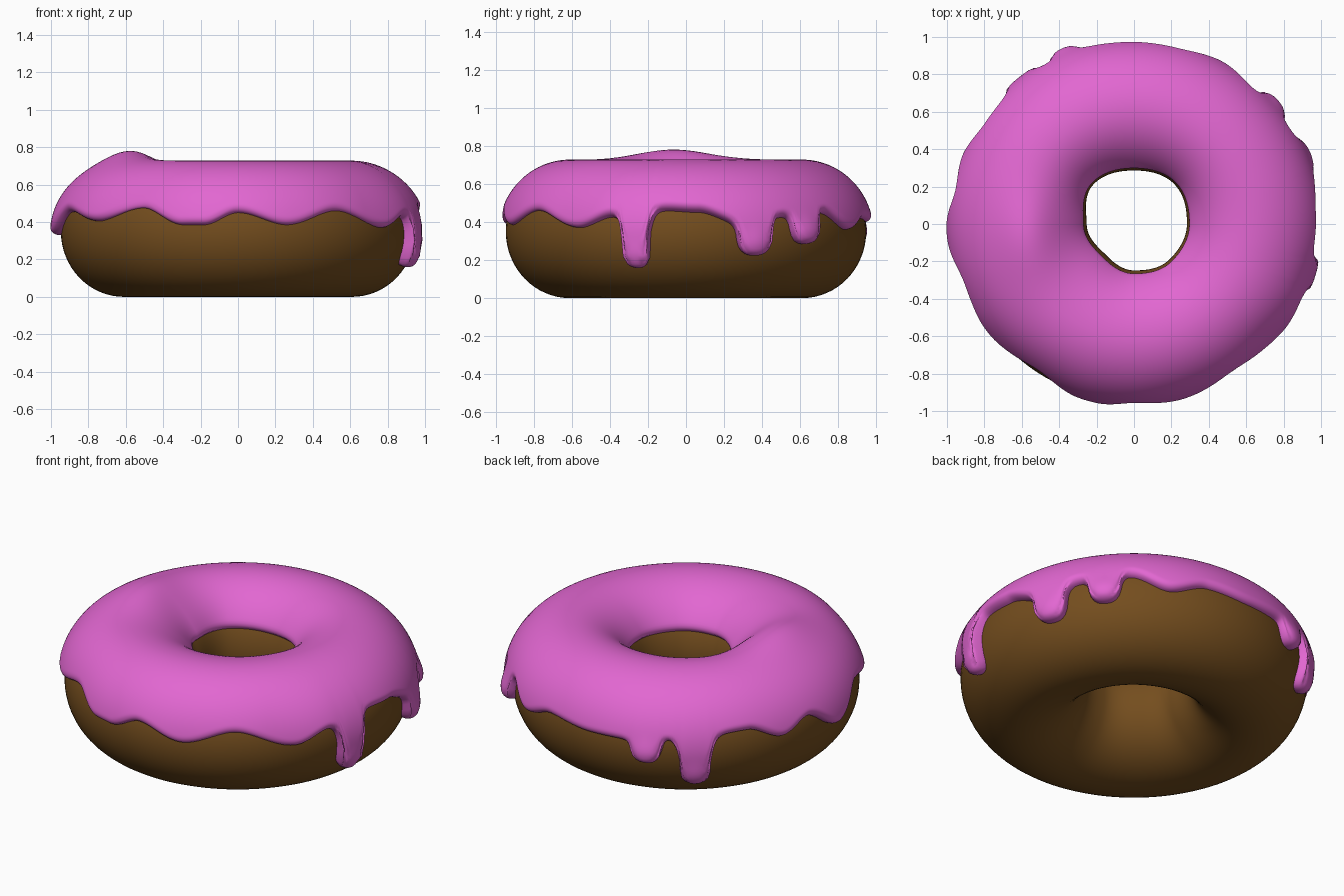
import bpy, bmesh, math

if "Cube" in bpy.data.objects:
    bpy.data.objects.remove(bpy.data.objects["Cube"])

TAU = 2 * math.pi
R, A, B = 0.61, 0.337, 0.35          # ring radius, half width, half height


def material(name, rgb):
    m = bpy.data.materials.new(name)
    m.diffuse_color = (*rgb, 1)
    m.use_nodes = True
    m.node_tree.nodes["Principled BSDF"].inputs["Base Color"].default_value = m.diffuse_color
    return m


def keyed(keys, deg):
    """Smooth periodic interpolation of (angle, value) pairs."""
    deg %= 360
    ks = [(keys[-1][0] - 360, keys[-1][1])] + keys + [(keys[0][0] + 360, keys[0][1])]
    for (a, u), (b, v) in zip(ks, ks[1:]):
        if a <= deg <= b:
            f = (deg - a) / (b - a)
            return u + (v - u) * f * f * (3 - 2 * f)


# hole outline, outer outline and lower rim height of the icing
HOLE = [(0, .25), (45, .27), (90, .253), (135, .27), (180, .22),
        (225, .19), (270, .215), (315, .235)]
OUTER = [(0, 1.01), (45, .995), (90, .985), (113, .995), (150, .993), (180, 1.003),
         (210, .99), (236, .968), (257, .985), (270, .985), (292, .977),
         (315, .975), (338, 1.005)]
RIM = [(4, .45), (16, .40), (30, .43), (48, .45), (62, .36), (75, .42), (92, .40),
       (104, .40), (120, .43), (146, .45), (158, .38), (169, .44), (182, .33),
       (199, .455), (218, .405), (237, .475), (252, .385), (259, .385), (270, .45),
       (286, .385), (304, .46), (324, .37), (337, .43), (352, .46)]
# drips: angle, tip height, half width
DRIPS = [(344.3, .17, .07), (22, .228, .088), (40.5, .285, .08),
         (112, .285, .073), (128, .165, .085)]


def drip_offset(deg, d):
    return ((deg - d[0] + 180) % 360 - 180) * math.pi / 180 * .95


def rim_z(deg):
    z = keyed(RIM, deg)
    for d in DRIPS:
        u = abs(drip_offset(deg, d)) / d[2]
        tip = d[1] + .4 * d[2] * min(1, u * u)        # rounded end
        z += (tip - z) / (1 + u ** 6)
    return z


def ring_point(deg, phi, t):
    """Point on the ring surface, t out from the dough."""
    c, s = math.cos(phi), math.sin(phi)
    r = R + (A + t) * c
    if c < 0:
        r += (keyed(HOLE, deg) - .24) * -c
    z = B + (B + t) * s
    th = math.radians(deg)
    return r * math.cos(th), r * math.sin(th), z


def build(name, rows, closed, mat):
    """Skin rows of points that go once round the ring."""
    bm = bmesh.new()
    vs = [[bm.verts.new(p) for p in row] for row in rows]
    n, m = len(vs), len(vs[0])
    for i in range(n):
        for j in range(m if closed else m - 1):
            k, l = (i + 1) % n, (j + 1) % m
            bm.faces.new((vs[i][j], vs[k][j], vs[k][l], vs[i][l]))
    bmesh.ops.recalc_face_normals(bm, faces=bm.faces)
    top = max(bm.faces, key=lambda f: f.calc_center_median().z)
    if top.normal.z < 0:
        bmesh.ops.reverse_faces(bm, faces=bm.faces)
    me = bpy.data.meshes.new(name)
    bm.to_mesh(me)
    bm.free()
    me.materials.append(mat)
    for p in me.polygons:
        p.use_smooth = True
    ob = bpy.data.objects.new(name, me)
    bpy.context.collection.objects.link(ob)
    return ob


# dough ring
dough_rows = [[ring_point(i * 3, TAU * j / 64, 0) for j in range(64)] for i in range(120)]
build("dough", dough_rows, True, material("brown dough", (.175, .075, .013)))

# icing sheet: over the top from inside the hole to the dripping rim
N, ROUND = 480, .04
INNER = math.radians(155)
edge = [math.asin((rim_z(i * 360 / N) - B) / B) for i in range(N)]
step = TAU / N * .95


def rim_distance(i, phi):
    return min(math.hypot((phi - edge[(i + k) % N]) * .36, k * step) for k in range(-8, 9))


def rounded(d):
    return math.sqrt(max(0, 1 - max(0, 1 - d / ROUND) ** 2))


icing_rows = []
for i in range(N):
    deg = i * 360 / N
    swell = keyed(OUTER, deg) - .985
    phis = [INNER + (math.pi / 2 - INNER) * (j / 20) ** 1.4 for j in range(20)]
    phis += [edge[i] + (math.pi / 2 - edge[i]) * (1 - j / 36) ** 1.6 for j in range(37)]
    row = [ring_point(deg, INNER, -.03)]
    for phi in phis:
        c, s = math.cos(phi), math.sin(phi)
        t = .04 - .012 * max(0, s)                    # thinner on the crown
        if c > 0:
            t += swell * c ** 3
            for d in DRIPS:                           # swollen drip tips
                x = drip_offset(deg, d)
                h = B + B * s - d[1] - .06
                t += .018 * math.exp(-(x / .06) ** 2 - (h / .06) ** 2)
            t *= rounded(rim_distance(i, phi))
        t *= rounded((INNER - phi) * .36)
        # widen the drip ends
        a = deg
        for d in DRIPS:
            x, h = drip_offset(deg, d), B + B * s - d[1]
            if c > 0 and abs(x) < .14:
                wide = .35 * math.exp(-((h - .05) / .07) ** 2)
                a += math.degrees(x) * (1 - (x / .14) ** 2) * wide
        x, y, z = ring_point(a, phi, t)
        # raised lump on the left
        z += .055 * max(0, s) * math.exp(-((x + .55) / .18) ** 2 - ((y + .06) / .25) ** 2)
        row.append((x, y, z))
    row.append(ring_point(deg, edge[i], -.03))
    icing_rows.append(row)
build("icing", icing_rows, False, material("pink icing", (.76, .135, .64)))
